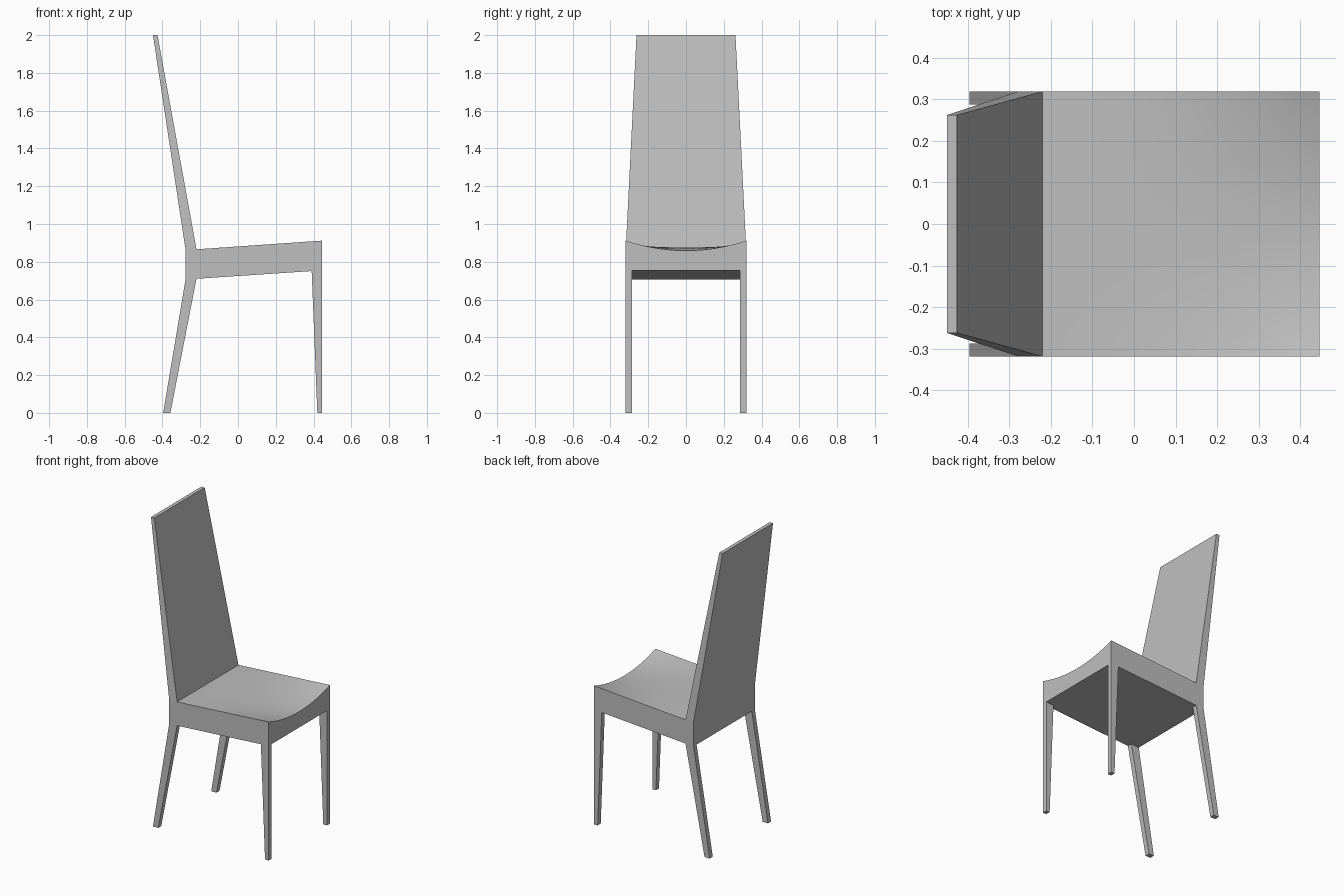
import bpy
import bmesh

cube = bpy.data.objects.get("Cube")
if cube:
    bpy.data.objects.remove(cube, do_unlink=True)

# One plain grey for the whole chair
GREY = (0.52, 0.52, 0.52, 1.0)
grey = bpy.data.materials.new("plain grey")
grey.use_nodes = True
grey.diffuse_color = GREY
grey.node_tree.nodes["Principled BSDF"].inputs["Base Color"].default_value = GREY

HALF = 0.319          # half width of the chair
INNER = 0.287         # inner side of the legs
REAR, JOINT, FRONT = -0.278, -0.22, 0.446


def loft(name, rings, smooth=False):
    """Closed solid skinned through rings of equal point count."""
    bm = bmesh.new()
    loops = [[bm.verts.new(p) for p in ring] for ring in rings]
    for a, b in zip(loops, loops[1:]):
        for i in range(len(a)):
            j = (i + 1) % len(a)
            bm.faces.new((a[i], a[j], b[j], b[i]))
    bm.faces.new(loops[0][::-1])
    bm.faces.new(loops[-1])
    bmesh.ops.recalc_face_normals(bm, faces=bm.faces)
    mesh = bpy.data.meshes.new(name)
    bm.to_mesh(mesh)
    bm.free()
    mesh.materials.append(grey)
    obj = bpy.data.objects.new(name, mesh)
    bpy.context.collection.objects.link(obj)
    if smooth:
        bpy.ops.object.select_all(action="DESELECT")
        obj.select_set(True)
        bpy.context.view_layer.objects.active = obj
        bpy.ops.object.shade_smooth_by_angle(angle=0.5)
    return obj


def section(x0, x1, y0, y1, z0, z1):
    """Four-sided ring whose height runs from z0 at x0 to z1 at x1."""
    return [(x0, y0, z0), (x1, y0, z1), (x1, y1, z1), (x0, y1, z0)]


def under(x):
    """Height of the sloping underside of the seat."""
    return 0.71 + 0.067 * (x - JOINT)


# Backrest: upright at the seat frame, then leaning back and tapering
loft("backrest", [
    section(REAR, JOINT, -HALF, HALF, under(REAR), under(JOINT)),
    section(REAR, JOINT, -HALF, HALF, 0.866, 0.866),
    section(-0.45, -0.426, -0.262, 0.262, 2.0, 2.0),
])

# Seat: level across at the back, hollowing towards the front edge
STEPS_X, STEPS_Y = 16, 24
rings = []
for i in range(STEPS_X + 1):
    t = i / STEPS_X
    x = JOINT + (FRONT - JOINT) * t
    ring = [(x, HALF, under(x)), (x, -HALF, under(x))]
    for j in range(STEPS_Y + 1):
        s = 2 * j / STEPS_Y - 1
        dip = 0.053 * t * t * (1 - s * s)
        ring.append((x, s * HALF, 0.866 + 0.046 * t - dip))
    rings.append(ring)
loft("seat", rings, smooth=True)

# Legs: tapering, the rear pair splayed backwards
for side, sign in (("left", 1), ("right", -1)):
    y0, y1 = sorted((sign * INNER, sign * HALF))
    loft("front_leg_" + side, [
        section(0.42, FRONT, y0, y1, 0, 0),
        section(0.39, FRONT, y0, y1, under(0.39), under(FRONT)),
    ])
    loft("rear_leg_" + side, [
        section(-0.396, -0.358, y0, y1, 0, 0),
        section(REAR, JOINT, y0, y1, under(REAR), under(JOINT)),
    ])
